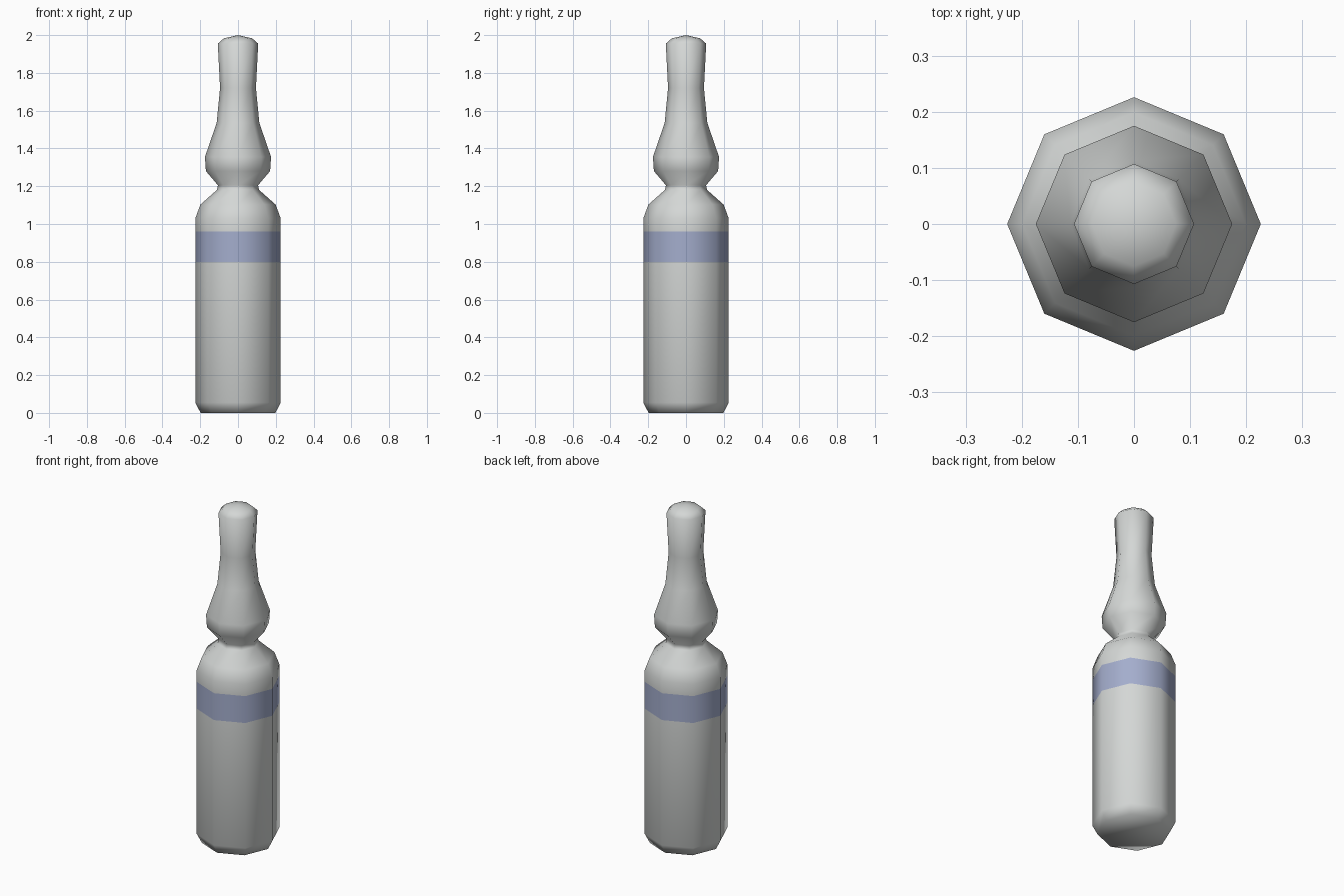
import bpy, bmesh, math

if "Cube" in bpy.data.objects:
    bpy.data.objects.remove(bpy.data.objects["Cube"])

def material(name, rgb):
    m = bpy.data.materials.new(name)
    m.diffuse_color = (*rgb, 1)
    m.use_nodes = True
    m.node_tree.nodes["Principled BSDF"].inputs["Base Color"].default_value = m.diffuse_color
    return m

glass = material("pale_grey_glass", (0.66, 0.68, 0.67))
blue = material("blue_band", (0.37, 0.42, 0.61))

SIDES = 8
# Radius and height of each ring, from base to tip
profile = [(0.198, 0.0), (0.226, 0.055), (0.226, 0.80), (0.226, 0.96),
           (0.226, 1.03), (0.199, 1.103), (0.112, 1.18), (0.106, 1.205),
           (0.17, 1.28), (0.175, 1.355), (0.113, 1.535), (0.095, 1.72),
           (0.107, 1.955), (0.075, 1.983)]

bm = bmesh.new()
rings = []
for r, z in profile:
    rings.append([bm.verts.new((r * math.cos(2 * math.pi * i / SIDES),
                                r * math.sin(2 * math.pi * i / SIDES), z))
                  for i in range(SIDES)])

# Side walls, the painted band chosen by height
for a, b in zip(rings, rings[1:]):
    for i in range(SIDES):
        j = (i + 1) % SIDES
        f = bm.faces.new((a[i], a[j], b[j], b[i]))
        f.material_index = 1 if 0.80 < f.calc_center_median().z < 0.96 else 0

# Flat base and pointed tip
bm.faces.new(rings[0][::-1])
tip = bm.verts.new((0, 0, 2.0))
for i in range(SIDES):
    bm.faces.new((rings[-1][i], rings[-1][(i + 1) % SIDES], tip))

for f in bm.faces:
    f.smooth = True
mesh = bpy.data.meshes.new("glass_ampoule")
bm.to_mesh(mesh)
bm.free()
mesh.materials.append(glass)
mesh.materials.append(blue)
ampoule = bpy.data.objects.new("glass_ampoule", mesh)
bpy.context.collection.objects.link(ampoule)
